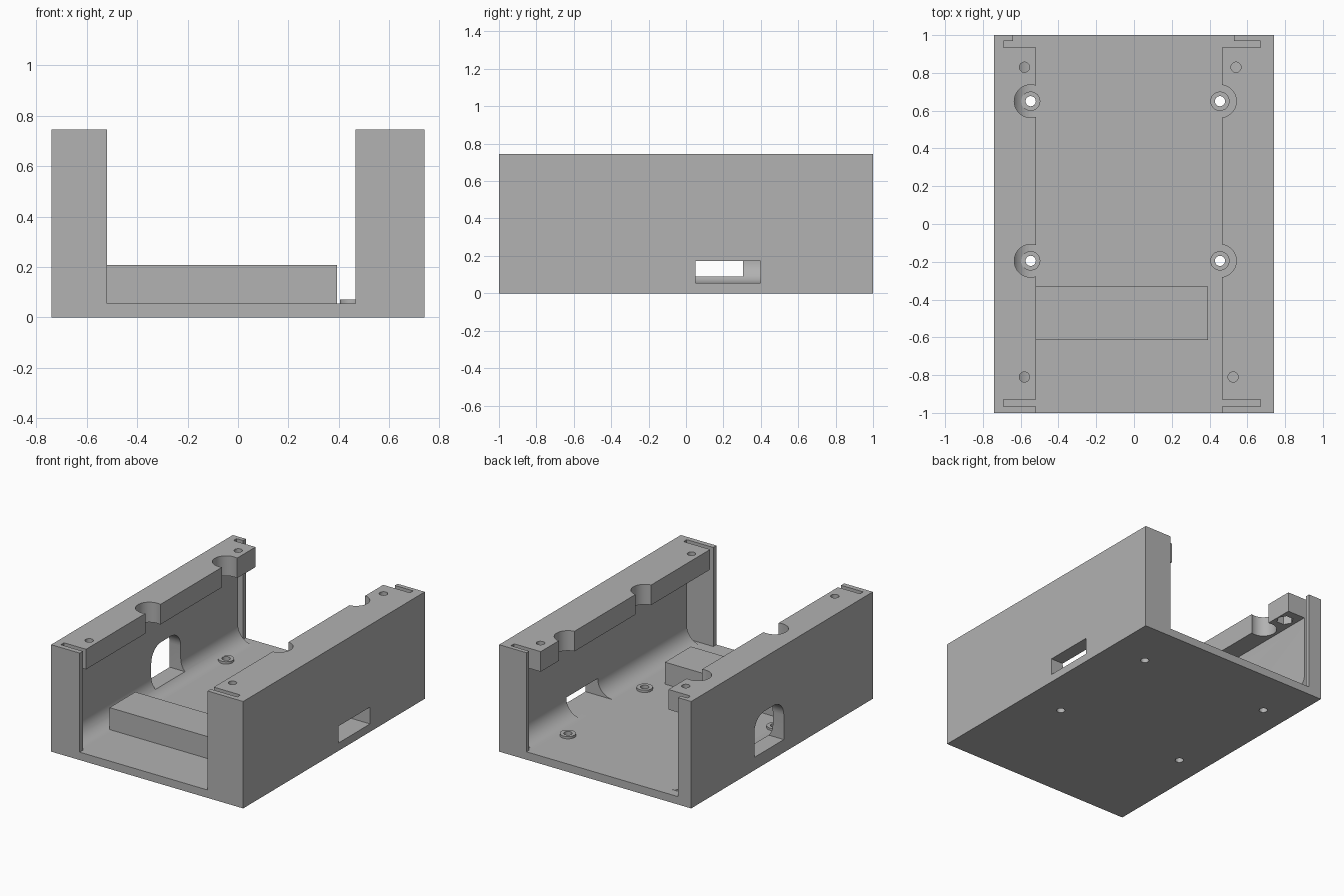
import bpy, bmesh, math
from mathutils import Matrix

if "Cube" in bpy.data.objects:
    bpy.data.objects.remove(bpy.data.objects["Cube"])

grey = bpy.data.materials.new("grey_plastic")
grey.diffuse_color = (0.445, 0.445, 0.445, 1)
grey.use_nodes = True
grey.node_tree.nodes["Principled BSDF"].inputs["Base Color"].default_value = grey.diffuse_color

FLOOR, TOP, LEDGE = 0.055, 0.745, 0.605   # floor top, wall top, ledge underside


def finish(name, bm):
    bmesh.ops.recalc_face_normals(bm, faces=bm.faces)
    mesh = bpy.data.meshes.new(name)
    bm.to_mesh(mesh)
    bm.free()
    obj = bpy.data.objects.new(name, mesh)
    bpy.context.collection.objects.link(obj)
    mesh.materials.append(grey)
    return obj


def prism(name, pts, axis, a, b):
    """Extrude a 2D outline along axis from a to b."""
    def place(u, v, w):
        return {'X': (w, u, v), 'Y': (u, w, v), 'Z': (u, v, w)}[axis]
    bm = bmesh.new()
    lo = [bm.verts.new(place(u, v, a)) for u, v in pts]
    hi = [bm.verts.new(place(u, v, b)) for u, v in pts]
    bm.faces.new(lo)
    bm.faces.new(hi)
    n = len(pts)
    for i in range(n):
        j = (i + 1) % n
        bm.faces.new((lo[i], lo[j], hi[j], hi[i]))
    return finish(name, bm)


def box(name, x0, x1, y0, y1, z0, z1):
    return prism(name, [(x0, y0), (x1, y0), (x1, y1), (x0, y1)], 'Z', z0, z1)


def arc(cx, cy, r, a0, a1, n=10):
    return [(cx + r * math.cos(math.radians(a0 + (a1 - a0) * i / n)),
             cy + r * math.sin(math.radians(a0 + (a1 - a0) * i / n))) for i in range(n + 1)]


def disc(name, x, y, r, z0, z1, n=32):
    return prism(name, arc(x, y, r, 0, 360, n)[:-1], 'Z', z0, z1)


def cut(target, cutter):
    mod = target.modifiers.new("cut", 'BOOLEAN')
    mod.operation = 'DIFFERENCE'
    mod.solver = 'EXACT'
    mod.object = cutter
    bpy.context.view_layer.objects.active = target
    bpy.ops.object.modifier_apply(modifier=mod.name)
    bpy.data.objects.remove(cutter)


def smooth(obj):
    bpy.ops.object.select_all(action='DESELECT')
    obj.select_set(True)
    bpy.context.view_layer.objects.active = obj
    bpy.ops.object.shade_smooth_by_angle(angle=math.radians(30))


case = box("case_body", -0.74, 0.74, -1, 1, 0, TOP)

# Open channel between the ledges
cut(case, box("channel", -0.52, 0.465, -1.1, 1.1, FLOOR, 1))

# Chamber under the ledges with rounded lower corners
r = 0.115
chamber = (arc(-0.655 + r, FLOOR + r, r, 180, 270) + arc(0.645 - r, FLOOR + r, r, 270, 360)
           + [(0.645, LEDGE), (-0.655, LEDGE)])
cut(case, prism("chamber", chamber, 'Y', -0.945, 0.95))

# End panel slots and the wider rear opening
cut(case, box("front_slot", -0.69, 0.67, -0.965, -0.93, FLOOR, 1))
cut(case, box("rear_slot", -0.69, 0.67, 0.935, 0.97, FLOOR, 1))
cut(case, box("rear_opening", -0.64, 0.53, 0.95, 1.1, FLOOR, 1))

# Round access notches in the ledges, floor holes and standoff rings
for x in (-0.547, 0.455):
    for y in (-0.195, 0.65):
        cut(case, disc("notch", x, y, 0.087, 0.5, 1, 40))
        cut(case, disc("floor_hole", x, y, 0.027, -0.1, 0.2, 24))
        standoff = disc("standoff", x, y, 0.051, FLOOR - 0.005, 0.071)
        cut(standoff, disc("bore", x, y, 0.027, -0.1, 0.2, 24))
        smooth(standoff)

# Lid screw holes with hexagonal nut pockets below
for x, y in ((-0.58, 0.83), (0.54, 0.83), (-0.58, -0.81), (0.525, -0.81)):
    cut(case, disc("screw_hole", x, y, 0.027, 0.5, 1, 24))
    cut(case, disc("nut_pocket", x, y, 0.055, 0.5, 0.665, 6))

# Arched window in the left wall
arch = [(-0.02, 0.09), (0.305, 0.09)] + arc(0.195, 0.26, 0.11, 0, 90) + arc(0.09, 0.26, 0.11, 90, 180)
cut(case, prism("arched_window", arch, 'X', -0.9, -0.5))

# Rectangular port in the right wall
cut(case, box("port", 0.5, 0.9, 0.05, 0.397, FLOOR, 0.172))
smooth(case)

# Raised block on the floor
box("floor_block", -0.56, 0.393, -0.615, -0.33, FLOOR - 0.005, 0.208)
